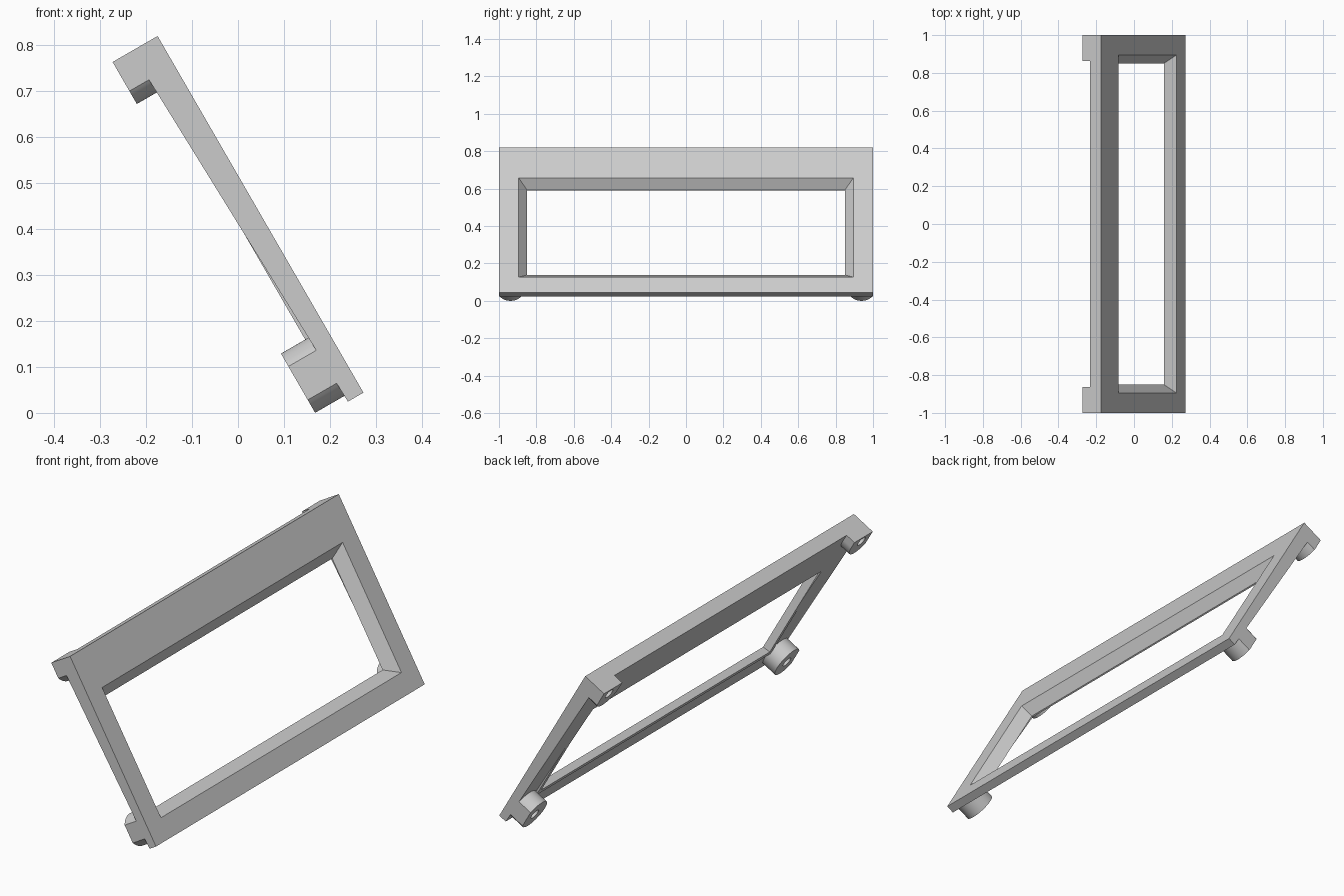
import bpy, bmesh
from math import sin, cos, acos, pi, radians
from mathutils import Vector

cube = bpy.data.objects.get("Cube")
if cube:
    bpy.data.objects.remove(cube, do_unlink=True)

GREY = (0.6, 0.6, 0.6, 1)
mat = bpy.data.materials.new("plain grey")
mat.use_nodes = True
mat.diffuse_color = GREY
mat.node_tree.nodes["Principled BSDF"].inputs["Base Color"].default_value = GREY

# Panel frame: u runs down the slope, y across, w is depth behind the face
TOP = Vector((-0.175, 0, 0.82))
U = Vector((sin(radians(30)), 0, -cos(radians(30))))
W = Vector((-cos(radians(30)), 0, -sin(radians(30))))


def place(u, y, w):
    return TOP + U * u + Vector((0, y, 0)) + W * w


def loft(name, *loops):
    """Closed solid skinned through loops of (u, y, w) points."""
    bm = bmesh.new()
    rings = [[bm.verts.new(place(*p)) for p in loop] for loop in loops]
    n = len(rings[0])
    for a, b in zip(rings, rings[1:]):
        for i in range(n):
            j = (i + 1) % n
            bm.faces.new((a[i], a[j], b[j], b[i]))
    bm.faces.new(rings[0])
    bm.faces.new(rings[-1])
    bmesh.ops.recalc_face_normals(bm, faces=bm.faces)
    mesh = bpy.data.meshes.new(name)
    bm.to_mesh(mesh)
    bm.free()
    mesh.materials.append(mat)
    ob = bpy.data.objects.new(name, mesh)
    bpy.context.collection.objects.link(ob)
    return ob


def rect(u0, u1, y, w):
    return [(u0, -y, w), (u1, -y, w), (u1, y, w), (u0, y, w)]


def boolean(ob, tool, operation):
    """Apply a boolean and discard the tool."""
    mod = ob.modifiers.new("bool", 'BOOLEAN')
    mod.operation, mod.object, mod.solver = operation, tool, 'EXACT'
    graph = bpy.context.evaluated_depsgraph_get()
    mesh = bpy.data.meshes.new_from_object(ob.evaluated_get(graph))
    ob.modifiers.clear()
    ob.data = mesh
    bpy.data.objects.remove(tool, do_unlink=True)


# Tapered panel, thicker at the top
LENGTH = 0.896
side = [(0, 0), (LENGTH, 0), (LENGTH, 0.039), (0, 0.066)]
frame = loft("bezel_frame", *[[(u, y, w) for u, w in side] for y in (-1, 1)])

# Flat lip behind the window
lip = loft("window_lip", rect(0.2, 0.78, 0.873, 0.02), rect(0.2, 0.78, 0.873, 0.052))
boolean(frame, lip, 'UNION')

# Window with bevelled sides
SLOPE = 0.045 / 0.052
window = loft("window_cutter",
              rect(0.187 - 0.02 * SLOPE, 0.8 + 0.02 * SLOPE, 0.895 + 0.02 * SLOPE, -0.02),
              rect(0.232, 0.757, 0.85, 0.052),
              rect(0.232, 0.757, 0.85, 0.1))
boolean(frame, window, 'DIFFERENCE')

# Screw bosses: round, flattened flush with the panel edges
R, YC, BACK, STEPS = 0.0745, 0.9385, 0.113, 40
flat = acos((1 - YC) / R)


def boss(name, centre, at_top, sign):
    end = pi if at_top else 2 * pi - flat
    angles = [flat + (end - flat) * i / STEPS for i in range(STEPS + 1)]
    outline = [(centre + R * sin(t), YC + R * cos(t)) for t in angles]
    if at_top:
        outline += [(0, YC - R), (0, 1)]
    ob = loft(name, *[[(u, sign * y, w) for u, y in outline] for w in (0.03, BACK)])
    ring = [2 * pi * i / 24 for i in range(24)]
    hole = loft("hole_cutter", *[[(centre + 0.024 * sin(t), sign * YC + 0.024 * cos(t), w)
                                  for t in ring] for w in (0.045, BACK + 0.02)])
    boolean(ob, hole, 'DIFFERENCE')
    return ob


parts = [frame]
for label, sign in (("front", -1), ("back", 1)):
    parts.append(boss("top_boss_" + label, 0.031, True, sign))
    parts.append(boss("bottom_boss_" + label, 0.807, False, sign))

# Smooth the round walls, keep edges crisp
bpy.ops.object.select_all(action='DESELECT')
for ob in parts:
    ob.select_set(True)
bpy.context.view_layer.objects.active = frame
bpy.ops.object.shade_smooth_by_angle(angle=radians(30))
